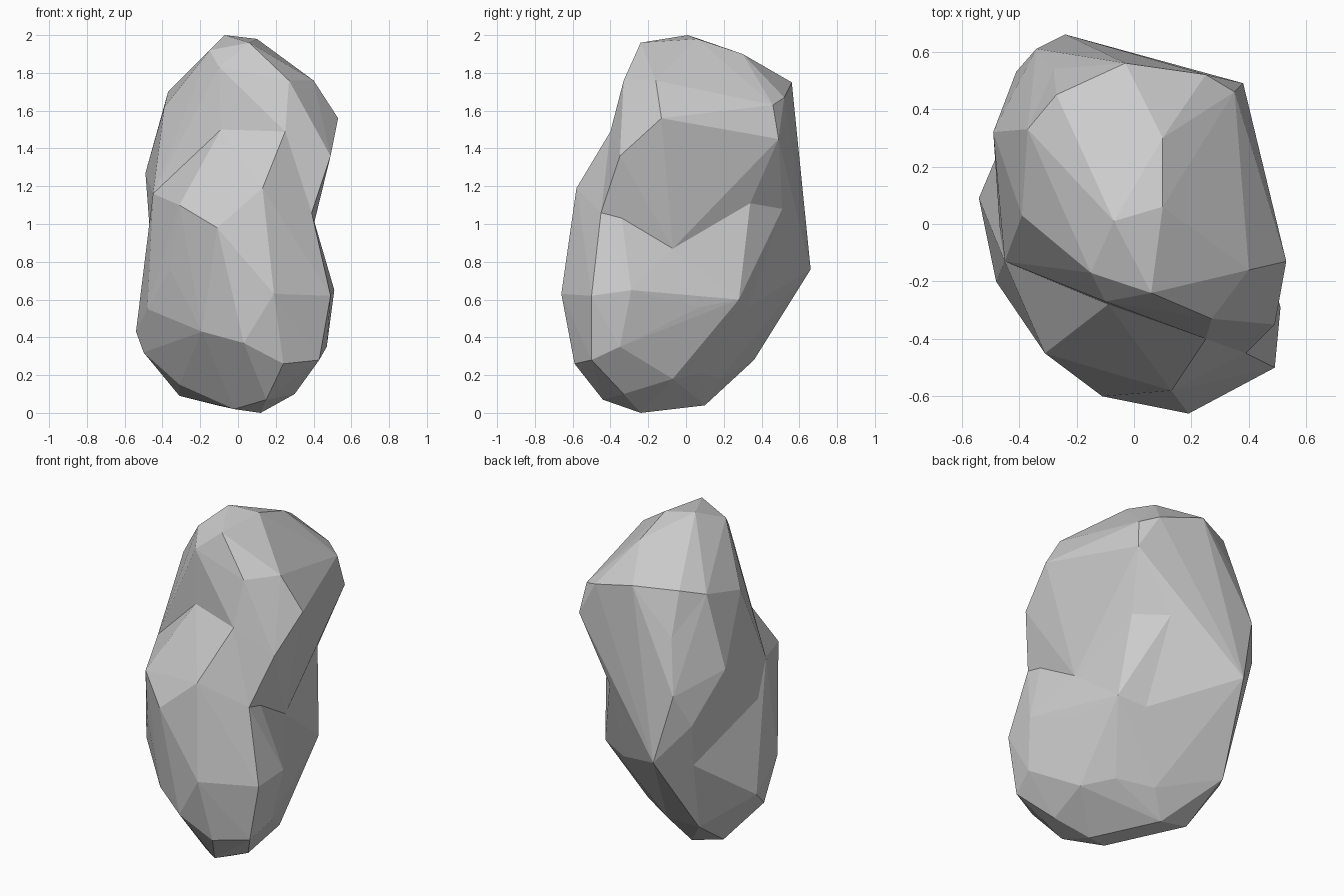
import bpy
import bmesh
from mathutils import Vector
from mathutils.geometry import intersect_point_line

# Remove the default object
default_object = bpy.data.objects.get("Cube")
if default_object is not None:
    bpy.data.objects.remove(default_object, do_unlink=True)


def flat_material(name, colour):
    """Create a plain matte material of one colour."""
    material = bpy.data.materials.new(name)
    material.use_nodes = True
    material.diffuse_color = colour
    shader = next(node for node in material.node_tree.nodes
                  if node.type == "BSDF_PRINCIPLED")
    shader.inputs["Base Color"].default_value = colour
    shader.inputs["Roughness"].default_value = 1
    return material


def distance_to_edge(point, edge):
    """Distance from a point to the nearest spot on an edge."""
    start, end = (vert.co for vert in edge.verts)
    _, along = intersect_point_line(point, start, end)
    return (start.lerp(end, min(max(along, 0), 1)) - point).length


def press_dent(shell, point):
    """Split the edge nearest to a point and press it in to that point."""
    edge = min(shell.edges, key=lambda item: distance_to_edge(point, item))
    _, vert = bmesh.utils.edge_split(edge, edge.verts[0], .5)
    for face in list(vert.link_faces):
        opposite = next(other for other in face.verts if other is not vert
                        and not any(vert in link.verts
                                    for link in other.link_edges))
        bmesh.utils.face_split(face, vert, opposite)
    vert.co = point


def faceted_lobe(name, corners, dents, material):
    """Wrap a faceted stone lobe around its corners, then press its dents."""
    mesh = bpy.data.meshes.new(name)
    shell = bmesh.new()
    for corner in corners:
        shell.verts.new(Vector(corner))
    hull = bmesh.ops.convex_hull(shell, input=shell.verts)
    leftovers = {item for item in hull["geom_interior"] + hull["geom_unused"]
                 if isinstance(item, bmesh.types.BMVert)}
    bmesh.ops.delete(shell, geom=list(leftovers), context="VERTS")
    bmesh.ops.triangulate(shell, faces=shell.faces)
    for dent in dents:
        press_dent(shell, Vector(dent))
    bmesh.ops.recalc_face_normals(shell, faces=shell.faces)
    shell.to_mesh(mesh)
    shell.free()
    mesh.materials.append(material)
    lobe = bpy.data.objects.new(name, mesh)
    bpy.context.collection.objects.link(lobe)
    return lobe


def merge_lobes(body, cutter):
    """Fuse the second lobe into the first, keeping the waist crease."""
    union = body.modifiers.new("fuse lobes", "BOOLEAN")
    union.operation = "UNION"
    union.solver = "EXACT"
    union.object = cutter
    bpy.context.view_layer.objects.active = body
    bpy.ops.object.modifier_apply(modifier=union.name)
    bpy.data.objects.remove(cutter, do_unlink=True)


stone_grey = flat_material("stone grey", (.6, .6, .6, 1))

# Rounded top of the stone
crown = [(-.07, .01, 2), (.1, .06, 1.98), (.1, .3, 1.9), (.06, -.24, 1.96),
         (-.15, -.17, 1.92), (-.1, -.27, 1.83), (.27, -.33, 1.76),
         (.4, -.16, 1.76)]

# Widest corners of the upper lobe
shoulders = [(-.03, .56, 1.75), (-.27, .45, 1.74), (-.37, .33, 1.7),
             (-.39, .03, 1.62), (.25, .52, 1.67), (.35, .46, 1.63),
             (.53, -.13, 1.56), (.38, .49, 1.45), (.49, -.35, 1.36)]

# Back corners that overhang the waist
overhang = [(-.49, .32, 1.27), (-.34, .61, 1.17), (-.41, .53, .98)]

# Corners shared by both lobes
chest = [(-.09, -.28, 1.5), (.25, -.4, 1.49)]
waist = [(-.45, -.13, 1.16), (-.46, -.12, .87), (-.38, .47, .71),
         (.39, -.45, 1.06), (.3, .34, 1.11), (.16, .51, 1.08),
         (-.24, .66, .76)]
side_crease = (.37, -.07, .87)

# Protruding front ledge and full lower lobe
ledge = [(.13, -.58, 1.19), (-.11, -.6, .98), (-.31, -.45, 1.1)]
belly = [(-.36, -.36, .76), (-.48, -.2, .55), (.19, -.66, .63),
         (.51, -.29, .65), (.49, -.5, .62), (.35, .28, .6),
         (.4, .07, .56), (-.54, .09, .43)]

# Narrow tapered foot
foot = [(.47, -.35, .35), (.43, -.5, .28), (.24, -.59, .26),
        (.03, -.61, .37), (-.19, -.48, .43), (-.5, -.04, .32),
        (-.34, .36, .28), (.2, .08, .21), (.33, -.07, .18)]
sole = [(.3, -.33, .1), (.15, -.44, .07), (.12, -.24, 0), (-.02, -.28, .02),
        (-.11, .1, .04), (0, .18, .18), (-.31, .08, .09), (-.31, -.12, .15)]

# Lower lobe, dented at its side and back
rock = faceted_lobe("rock", sole + foot + belly + ledge + waist + chest,
                    [side_crease, (.19, .33, .56)], stone_grey)

# Upper lobe, dented at the back of its neck
upper_lobe = faceted_lobe(
    "upper_lobe", crown + shoulders + overhang + waist + chest + [side_crease],
    [(-.28, .54, 1.49)], stone_grey)
merge_lobes(rock, upper_lobe)

# Crisp facets
for face in rock.data.polygons:
    face.use_smooth = False
    face.material_index = 0
